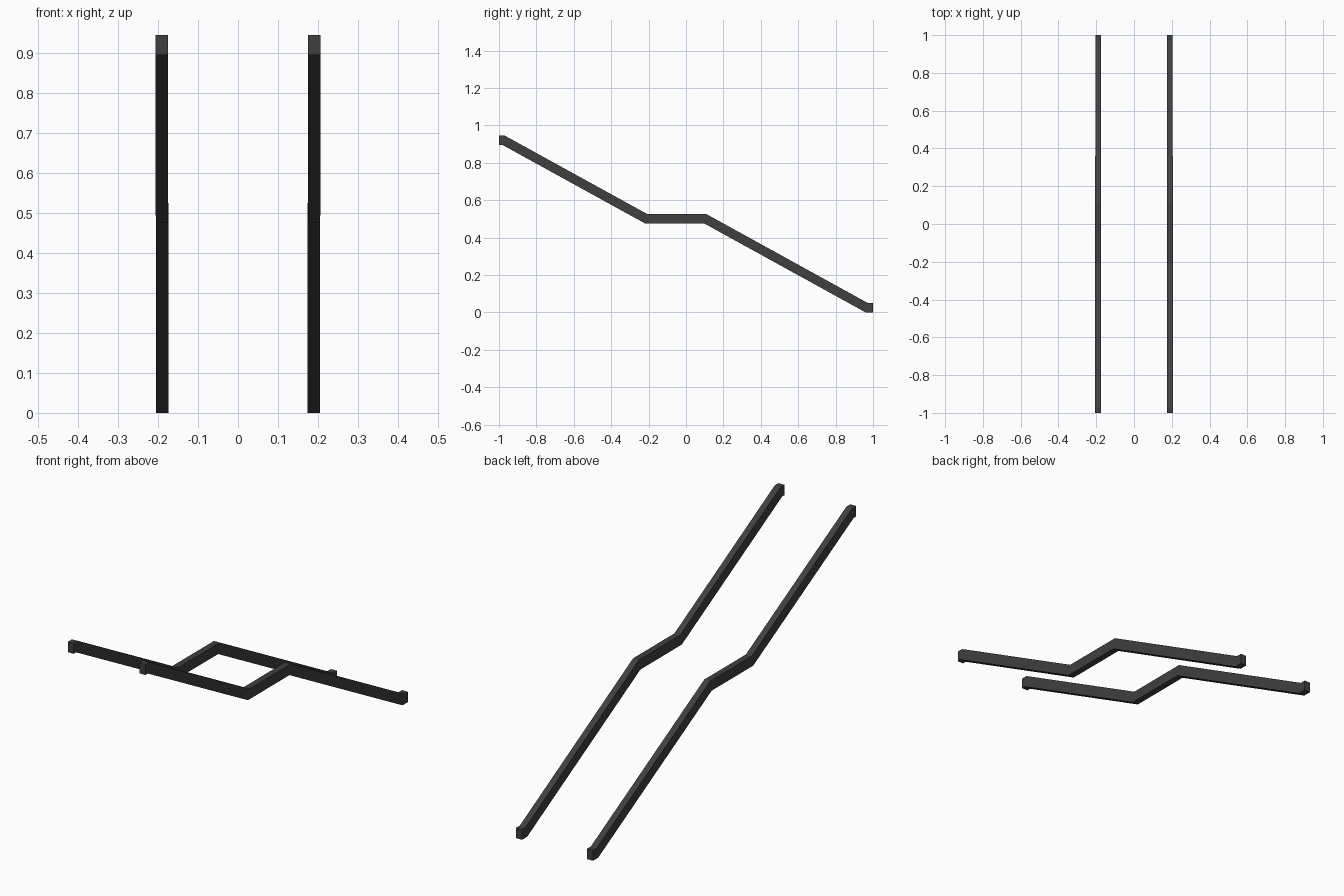
import bpy, bmesh

if "Cube" in bpy.data.objects:
    bpy.data.objects.remove(bpy.data.objects["Cube"])

# Centre line of a stair handrail, mitred: (y, z, lean of the cut from bottom to top)
HALF_H = 0.025
path = [(-1.0, 0.92, 0.0), (-0.975, 0.92, 0.006), (-0.212, 0.50, 0.006),
        (0.104, 0.50, 0.006), (0.966, 0.025, 0.006), (1.0, 0.025, 0.0)]
INNER, OUTER = 0.1745, 0.2055


def section(bm, y, z, lean):
    """One rectangular cross-section; the rails converge very slightly to the back."""
    dx = -0.001 * y
    corners = [(INNER, -1), (OUTER, -1), (OUTER, 1), (INNER, 1)]
    return [bm.verts.new((x + dx, y + s * lean, z + s * HALF_H)) for x, s in corners]


# Right rail, swept section by section
bm = bmesh.new()
rings = [section(bm, *p) for p in path]
for a, b in zip(rings, rings[1:]):
    for i in range(4):
        j = (i + 1) % 4
        bm.faces.new((a[i], a[j], b[j], b[i]))
bm.faces.new(rings[0])
bm.faces.new(rings[-1])
bmesh.ops.recalc_face_normals(bm, faces=bm.faces)

mesh = bpy.data.meshes.new("handrails")
bm.to_mesh(mesh)
bm.free()
rails = bpy.data.objects.new("handrails", mesh)
bpy.context.collection.objects.link(rails)

# Left rail by mirroring
mirror = rails.modifiers.new("left_rail", 'MIRROR')
mirror.use_axis[0] = True

# Dark grey finish
mat = bpy.data.materials.new("dark_metal")
mat.diffuse_color = (0.05, 0.05, 0.05, 1)
mat.use_nodes = True
mat.node_tree.nodes["Principled BSDF"].inputs["Base Color"].default_value = mat.diffuse_color
mesh.materials.append(mat)
